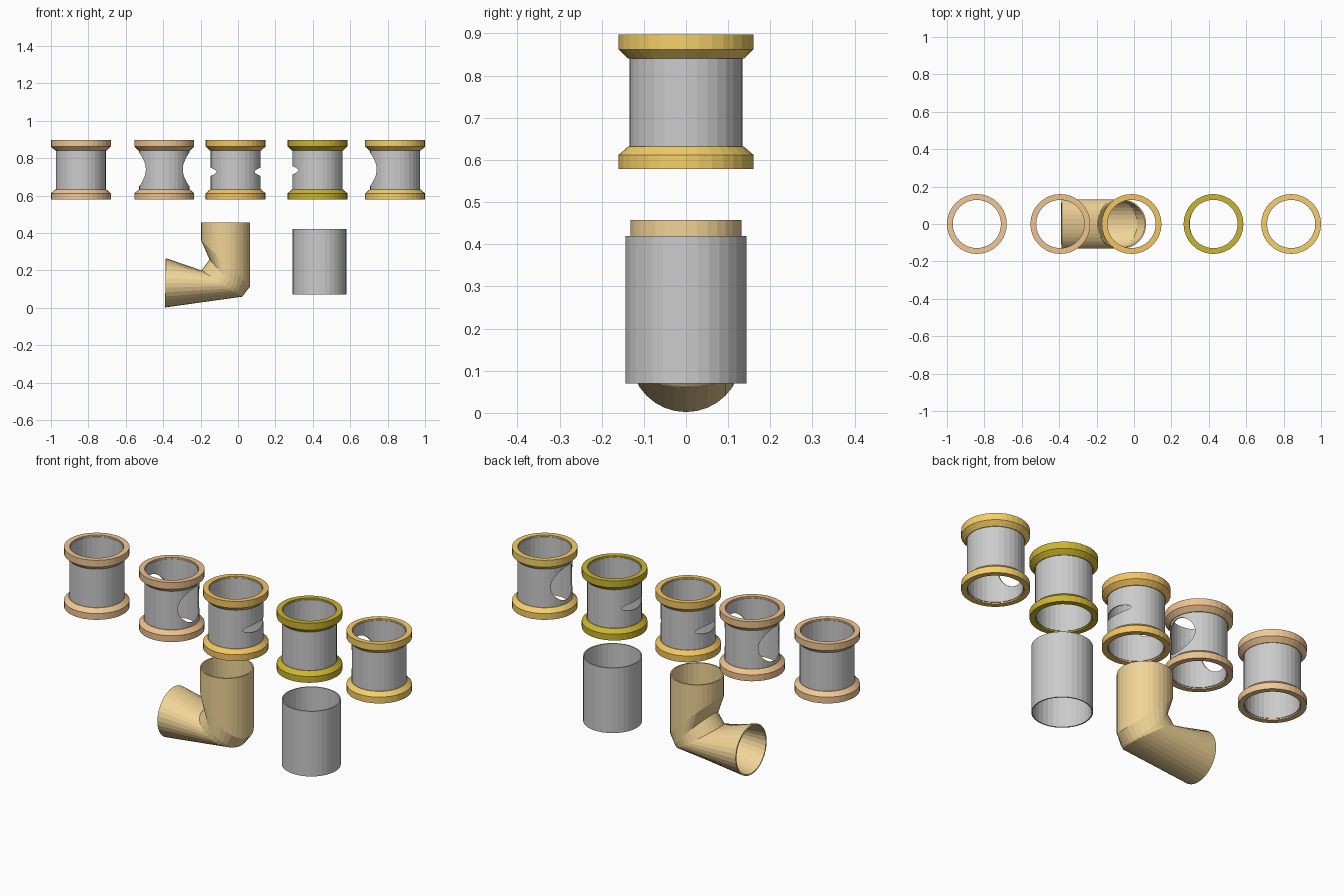
import bpy, bmesh, math
from mathutils import Vector

if "Cube" in bpy.data.objects:
    bpy.data.objects.remove(bpy.data.objects["Cube"])

SIDES = 32


def material(name, rgb):
    m = bpy.data.materials.new(name)
    m.diffuse_color = (*rgb, 1)
    m.use_nodes = True
    m.node_tree.nodes["Principled BSDF"].inputs["Base Color"].default_value = m.diffuse_color
    return m


def loft(name, rings, mat=None, closed=False):
    """Join rings of points with quads; closed also joins last to first."""
    bm = bmesh.new()
    rows = [[bm.verts.new(p) for p in ring] for ring in rings]
    pairs = list(zip(rows, rows[1:]))
    if closed:
        pairs.append((rows[-1], rows[0]))
    for a, b in pairs:
        n = len(a)
        for i in range(n):
            j = (i + 1) % n
            bm.faces.new((a[i], a[j], b[j], b[i]))
    bmesh.ops.recalc_face_normals(bm, faces=bm.faces)
    mesh = bpy.data.meshes.new(name)
    bm.to_mesh(mesh)
    bm.free()
    ob = bpy.data.objects.new(name, mesh)
    bpy.context.collection.objects.link(ob)
    if mat:
        mesh.materials.append(mat)
    return ob


def lathe(name, profile, x, mat=None):
    """Spin a closed (radius, z) profile about a vertical axis at x."""
    angles = [2 * math.pi * i / SIDES for i in range(SIDES)]
    rings = [[(x + r * math.cos(a), r * math.sin(a), z) for a in angles]
             for r, z in profile]
    return loft(name, rings, mat, closed=True)


def tube(name, x, r_out, r_in, z0, z1, mat=None):
    return lathe(name, [(r_out, z0), (r_out, z1), (r_in, z1), (r_in, z0)], x, mat)


def cut_side(ob, x, side, half_w, half_h, z):
    """Cut an oval opening through one side wall, along the x axis."""
    bpy.ops.mesh.primitive_cylinder_add(vertices=32, radius=1, depth=0.2,
                                        location=(x + side * 0.12, 0, z),
                                        rotation=(0, math.pi / 2, 0))
    cutter = bpy.context.object
    cutter.name = "opening_cutter"
    cutter.hide_render = True
    cutter.scale = (half_h, half_w, 1)
    mod = ob.modifiers.new("opening", 'BOOLEAN')
    mod.operation = 'DIFFERENCE'
    mod.solver = 'EXACT'
    mod.object = cutter
    bpy.context.view_layer.objects.active = ob
    bpy.ops.object.modifier_apply(modifier=mod.name)
    bpy.data.objects.remove(cutter, do_unlink=True)


# Flanged connectors: name, x, flange colour, openings (side, half width, half height, z)
BIG = (0.09, 0.09, 0.74)
SLOT = (0.086, 0.022, 0.727)
connectors = [
    ("plain", -0.84, (0.88, 0.58, 0.30), []),
    ("double_port", -0.394, (0.86, 0.54, 0.27), [(-1, *BIG), (1, *BIG)]),
    ("double_slot", -0.013, (0.90, 0.56, 0.12), [(-1, *SLOT), (1, *SLOT)]),
    ("single_slot", 0.425, (0.60, 0.46, 0.03), [(-1, 0.086, 0.022, 0.735)]),
    ("single_port", 0.84, (0.92, 0.63, 0.14), [(-1, *BIG)]),
]
for name, x, rgb, openings in connectors:
    mat = material(name + "_flange", rgb)
    body = tube(name + "_body", x, 0.134, 0.129, 0.585, 0.89)
    for side, w, h, z in openings:
        cut_side(body, x, side, w, h, z)
    lathe(name + "_bottom_flange",
          [(0.132, 0.578), (0.16, 0.578), (0.16, 0.612), (0.137, 0.632), (0.132, 0.632)], x, mat)
    lathe(name + "_top_flange",
          [(0.132, 0.84), (0.137, 0.84), (0.16, 0.862), (0.16, 0.898), (0.132, 0.898)], x, mat)

# Straight pipe
tube("straight_pipe", 0.436, 0.144, 0.138, 0.07, 0.42)

# Elbow pipe: each ring given by its inner-bend and outer-bend points (x, z)
sections = [
    ((-0.197, 0.457), (0.065, 0.457)),
    ((-0.197, 0.360), (0.065, 0.115)),
    ((-0.152, 0.258), (0.025, 0.063)),
    ((-0.195, 0.200), (0.020, 0.059)),
    ((-0.385, 0.265), (-0.39, 0.002)),
]
rings = []
for a, b in sections:
    inner, outer = Vector((a[0], 0, a[1])), Vector((b[0], 0, b[1]))
    mid, half = (inner + outer) / 2, (outer - inner) / 2
    rings.append([mid + half * math.cos(t) + Vector((0, 0.132 * math.sin(t), 0))
                  for t in (2 * math.pi * i / SIDES for i in range(SIDES))])
elbow = loft("elbow_pipe", rings, material("elbow_tan", (0.88, 0.66, 0.31)))

# Inner wall of the elbow, made by thickening towards its axis
bm = bmesh.new()
bm.from_mesh(elbow.data)
top_face = max(bm.faces, key=lambda f: f.calc_center_median().z + f.calc_center_median().x)
if top_face.normal.x < 0:
    bmesh.ops.reverse_faces(bm, faces=bm.faces)
bm.to_mesh(elbow.data)
bm.free()
wall = elbow.modifiers.new("wall", 'SOLIDIFY')
wall.thickness = 0.007
wall.offset = -1
